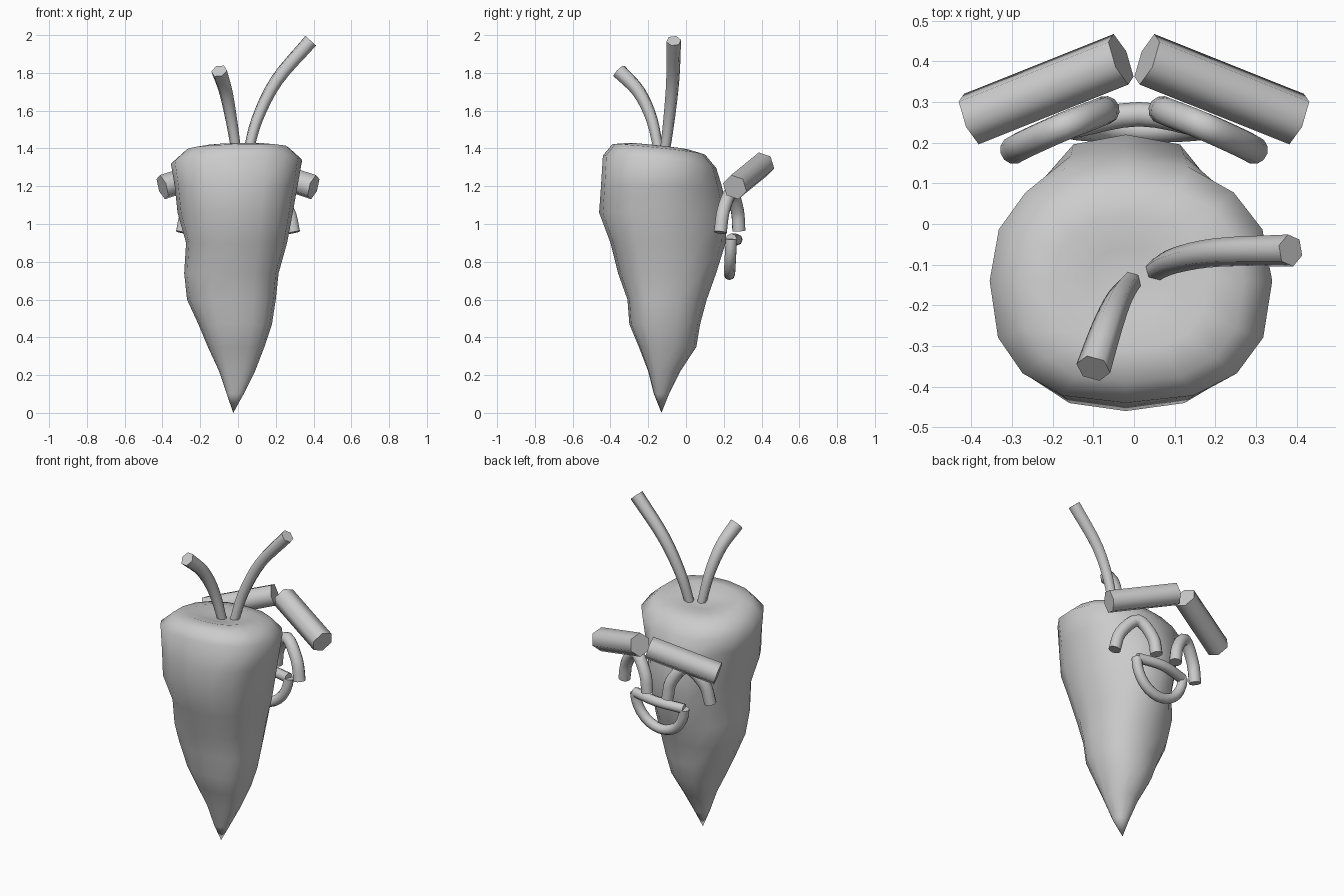
import bpy, bmesh, math
from mathutils import Vector

cube = bpy.data.objects.get("Cube")
if cube:
    bpy.data.objects.remove(cube)

grey = bpy.data.materials.new("plain_grey")
grey.use_nodes = True
colour = (0.6, 0.6, 0.6, 1)
grey.diffuse_color = colour
grey.node_tree.nodes["Principled BSDF"].inputs["Base Color"].default_value = colour


def finish(name, bm, angle):
    """Turn a bmesh into a smooth shaded object."""
    bmesh.ops.recalc_face_normals(bm, faces=bm.faces)
    mesh = bpy.data.meshes.new(name)
    bm.to_mesh(mesh)
    bm.free()
    mesh.materials.append(grey)
    obj = bpy.data.objects.new(name, mesh)
    bpy.context.collection.objects.link(obj)
    bpy.ops.object.select_all(action="DESELECT")
    obj.select_set(True)
    bpy.context.view_layer.objects.active = obj
    bpy.ops.object.shade_smooth_by_angle(angle=math.radians(angle))
    return obj


def bridge(bm, a, b):
    for i in range(len(a)):
        j = (i + 1) % len(a)
        bm.faces.new((a[i], a[j], b[j], b[i]))


def smooth_path(points, steps=4):
    """Pass a rounded path through the given points."""
    p = [Vector(q) for q in points]
    p = [2 * p[0] - p[1]] + p + [2 * p[-1] - p[-2]]
    out = []
    for a, b, c, d in zip(p, p[1:], p[2:], p[3:]):
        for k in range(steps):
            t = k / steps
            out.append(b + (c - a) * t / 2 + (2 * a - 5 * b + 4 * c - d) * t * t / 2
                       + (3 * b - a - 3 * c + d) * t ** 3 / 2)
    return out + [p[-2]]


def tube(name, path, r_start, r_end, sides):
    """Sweep a polygon along a path, with flat ends."""
    bm = bmesh.new()
    rings = []
    normal = None
    for i, p in enumerate(path):
        tangent = (path[min(i + 1, len(path) - 1)] - path[max(i - 1, 0)]).normalized()
        if normal is None:
            normal = tangent.orthogonal()
        normal = (normal - tangent * normal.dot(tangent)).normalized()
        side = tangent.cross(normal)
        r = r_start + (r_end - r_start) * i / (len(path) - 1)
        ring = []
        for k in range(sides):
            t = math.tau * k / sides
            ring.append(bm.verts.new(p + r * (normal * math.cos(t) + side * math.sin(t))))
        rings.append(ring)
    for a, b in zip(rings, rings[1:]):
        bridge(bm, a, b)
    bm.faces.new(rings[0])
    bm.faces.new(rings[-1])
    return finish(name, bm, 62)


# Root body: each ring is height, right edge, left edge, front edge, back edge
AXIS_X, AXIS_Y, SIDES = -0.02, -0.14, 16
FLANK_Y = 0.155  # only the narrow ridge under the face reaches further back
RINGS = [
    (0.10, -0.06, 0.03, -0.17, -0.09),
    (0.22, -0.10, 0.09, -0.20, -0.03),
    (0.35, -0.16, 0.14, -0.25, 0.055),
    (0.47, -0.21, 0.18, -0.30, 0.075),
    (0.60, -0.27, 0.20, -0.31, 0.11),
    (0.74, -0.285, 0.215, -0.36, 0.16),
    (0.90, -0.275, 0.26, -0.40, 0.21),
    (1.06, -0.32, 0.29, -0.46, 0.22),
    (1.20, -0.335, 0.315, -0.45, 0.19),
    (1.33, -0.355, 0.34, -0.44, 0.16),
    (1.395, -0.28, 0.27, -0.39, 0.10),
    (1.41, -0.20, 0.18, -0.31, 0.02),
    (1.39, -0.11, 0.08, -0.22, -0.06),
]
bm = bmesh.new()
rings = []
for z, x0, x1, y0, y1 in RINGS:
    ring = []
    for k in range(SIDES):
        t = math.tau * k / SIDES
        c, s = math.cos(t), math.sin(t)
        back = y1 if abs(c) < 0.5 else min(y1, FLANK_Y)
        fullness = 0.88 if s > 0 else 0.8
        c = math.copysign(abs(c) ** fullness, c)
        s = math.copysign(abs(s) ** fullness, s)
        x = AXIS_X + c * (x1 - AXIS_X if c > 0 else AXIS_X - x0)
        y = AXIS_Y + s * (back - AXIS_Y if s > 0 else AXIS_Y - y0)
        tilt = 0.11 * (AXIS_Y - y) + 0.03 * x if z > 1.3 else 0
        ring.append(bm.verts.new((x, y, z + tilt)))
    rings.append(ring)
for a, b in zip(rings, rings[1:]):
    bridge(bm, a, b)
tip = bm.verts.new((-0.025, -0.13, 0))
crown = bm.verts.new((AXIS_X, AXIS_Y, 1.385))
for k in range(SIDES):
    j = (k + 1) % SIDES
    bm.faces.new((tip, rings[0][j], rings[0][k]))
    bm.faces.new((crown, rings[-1][k], rings[-1][j]))
finish("root_body", bm, 60)

# Leaf stems
tube("long_stem", smooth_path([(0.05, -0.115, 1.36), (0.10, -0.09, 1.55),
                               (0.205, -0.07, 1.76), (0.385, -0.065, 1.97)]),
     0.027, 0.04, 6)
tube("short_stem", smooth_path([(-0.005, -0.14, 1.36), (-0.035, -0.18, 1.55),
                                (-0.065, -0.25, 1.70), (-0.10, -0.355, 1.81)]),
     0.026, 0.043, 6)

# Eyebrows and arched eyes on both sides of the face
for name, m in (("left", 1), ("right", -1)):
    tube(name + "_eyebrow", [Vector((m * 0.40, 0.258, 1.195)),
                             Vector((m * 0.032, 0.405, 1.315))], 0.068, 0.068, 6)
    eye = [(m * 0.295, 0.182, 0.955), (m * 0.265, 0.198, 1.07),
           (m * 0.172, 0.24, 1.165), (m * 0.09, 0.272, 1.07), (m * 0.07, 0.28, 0.965)]
    tube(name + "_eye", smooth_path(eye), 0.035, 0.035, 12)

# Open mouth: bowed upper lip and half-round lower lip, wider on the left
RIGHT, LEFT = Vector((-0.155, 0.24, 0.905)), Vector((0.18, 0.24, 0.92))
middle = (RIGHT + LEFT) / 2
half = (LEFT - RIGHT) / 2
tube("upper_lip", smooth_path([RIGHT, middle + Vector((0, 0.03, 0.005)), LEFT]),
     0.03, 0.03, 8)
drop = Vector((0, -0.01, -0.18))
lower = []
for k in range(15):
    t = math.pi * k / 14
    lower.append(middle + half * math.cos(t) + drop * math.sin(t))
tube("lower_lip", lower, 0.03, 0.03, 8)
